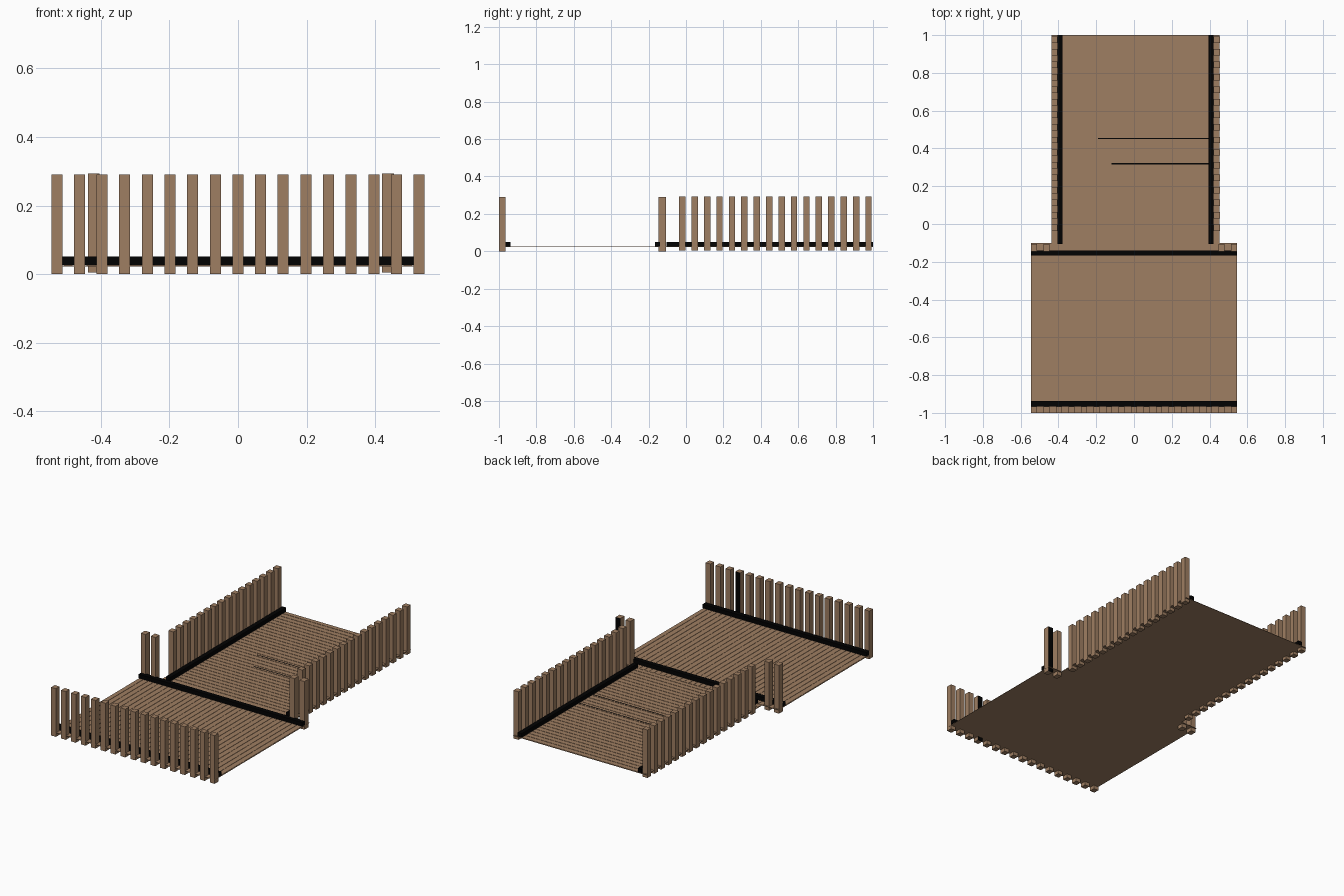
import bpy, bmesh

if "Cube" in bpy.data.objects:
    bpy.data.objects.remove(bpy.data.objects["Cube"])

def mat(name, c):
    m = bpy.data.materials.new(name)
    m.diffuse_color = (*c, 1)
    m.use_nodes = True
    m.node_tree.nodes["Principled BSDF"].inputs["Base Color"].default_value = m.diffuse_color
    return m

WOOD = mat("brown wood", (0.345, 0.21, 0.122))
BLACK = mat("black rail", (0.0005, 0.0005, 0.0005))

def boxes(name, material, spans):
    """One object made of boxes given as (x0, x1, y0, y1, z0, z1)."""
    bm = bmesh.new()
    for x0, x1, y0, y1, z0, z1 in spans:
        r = bmesh.ops.create_cube(bm, size=1)
        for v in r["verts"]:
            v.co = (x1 if v.co.x > 0 else x0,
                    y1 if v.co.y > 0 else y0,
                    z1 if v.co.z > 0 else z0)
    me = bpy.data.meshes.new(name)
    bm.to_mesh(me)
    bm.free()
    me.materials.append(material)
    ob = bpy.data.objects.new(name, me)
    bpy.context.collection.objects.link(ob)
    return ob

# Post positions
front_x = [-0.529 + i * 0.0661 for i in range(17)]
side_y = [-0.02 + i * 0.0664 for i in range(16)]
H = 0.29
Z0, Z1, Z2 = 0.0225, 0.0245, 0.0262

# Fence posts
def x_posts(xs, y0, y1):
    return [(x - 0.016, x + 0.016, y0, y1, 0, H) for x in xs]

boxes("front_posts", WOOD, x_posts(front_x, -1.0, -0.965))
boxes("corner_posts", WOOD, x_posts(front_x[:2] + front_x[-2:], -0.146, -0.107))
for name, x0, x1 in (("left_posts", -0.438, -0.405), ("right_posts", 0.421, 0.455)):
    boxes(name, WOOD, [(x0, x1, y - 0.017, y + 0.017, 0.004, 0.293) for y in side_y])

# Black back faces on two of the posts
boxes("black_post_backs", BLACK, [
    (front_x[-1] - 0.016, front_x[-1] + 0.016, -0.107, -0.106, 0, H),
    (front_x[-4] - 0.016, front_x[-4] + 0.016, -0.965, -0.964, 0, H)])

# Black rails along the post feet
RZ = (0.027, 0.051)
boxes("front_rail", BLACK, [(-0.545, 0.545, -0.965, -0.937, *RZ)])
boxes("middle_rail", BLACK, [(-0.545, 0.545, -0.167, -0.139, *RZ)])
boxes("left_rail", BLACK, [(-0.405, -0.379, -0.105, 1.0, *RZ)])
boxes("right_rail", BLACK, [(0.395, 0.421, -0.105, 1.0, *RZ)])

# Thin deck sheets
boxes("front_deck_base", WOOD, [(-0.545, 0.545, -1.0, -0.10, Z0, Z1)])
boxes("back_deck_base", WOOD, [(-0.436, 0.453, -0.10, 1.0, Z0, Z1)])

# Raised planks with narrow grooves between them
def strips(start, end, n, gap):
    w = (end - start) / n
    return [(start + i * w + gap / 2, start + (i + 1) * w - gap / 2) for i in range(n)]

boxes("front_deck_planks", WOOD,
      [(a, b, -1.0, -0.10, Z1, Z2) for a, b in strips(-0.545, 0.545, 33, 0.008)])
boxes("back_deck_planks", WOOD,
      [(-0.436, 0.453, a, b, Z1, Z2) for a, b in strips(-0.10, 1.0, 33, 0.008)])

# Two black cracks in the back deck
boxes("deck_cracks", BLACK, [(-0.19, 0.40, 0.449, 0.455, Z1, Z2 + 0.0004),
                             (-0.12, 0.40, 0.316, 0.322, Z1, Z2 + 0.0004)])
